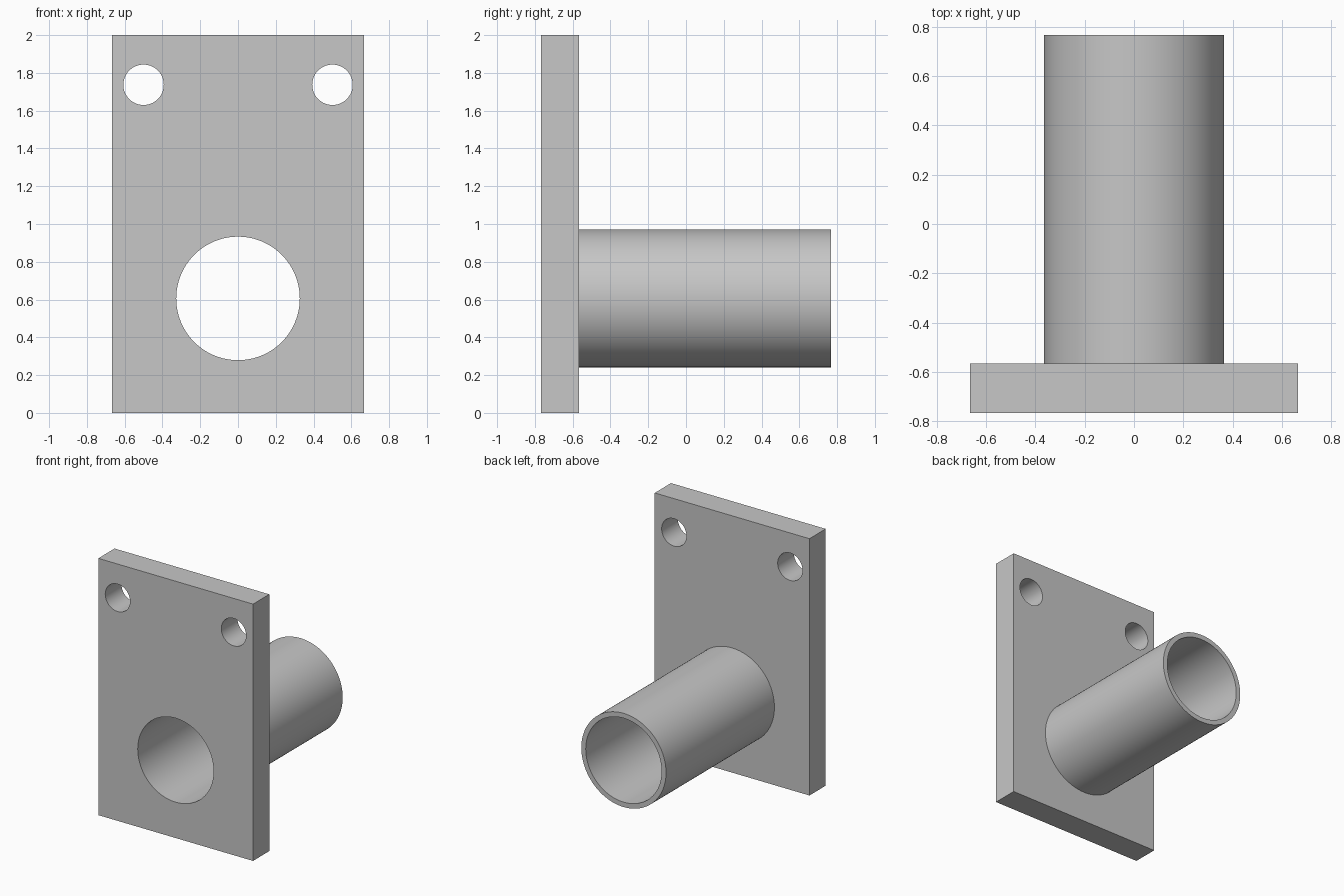
import bpy
import math

cube = bpy.data.objects.get("Cube")
if cube:
    bpy.data.objects.remove(cube, do_unlink=True)

# Main sizes
WIDTH, HEIGHT = 1.333, 2.0
FRONT, PLATE_BACK, BACK = -0.767, -0.567, 0.767
BORE_Z, BORE_R, TUBE_R = 0.606, 0.327, 0.365
HOLE_X, HOLE_Z, HOLE_R = 0.5, 1.737, 0.107

grey = bpy.data.materials.new("plain grey")
grey.use_nodes = True
colour = (0.57, 0.57, 0.57, 1)
grey.diffuse_color = colour
grey.node_tree.nodes["Principled BSDF"].inputs["Base Color"].default_value = colour


def rod(name, x, z, radius, y0, y1, sides=96):
    """Solid cylinder running along y."""
    bpy.ops.mesh.primitive_cylinder_add(
        vertices=sides, radius=radius, depth=y1 - y0,
        location=(x, (y0 + y1) / 2, z), rotation=(math.pi / 2, 0, 0))
    obj = bpy.context.object
    obj.name = name
    obj.data.materials.append(grey)
    return obj


def cut(target, cutters):
    """Subtract the cutters from the target and apply the result."""
    bpy.ops.object.select_all(action='DESELECT')
    bpy.context.view_layer.objects.active = target
    target.select_set(True)
    for cutter in cutters:
        cutter.hide_render = True
        mod = target.modifiers.new("cut", 'BOOLEAN')
        mod.operation = 'DIFFERENCE'
        mod.solver = 'EXACT'
        mod.object = cutter
        bpy.ops.object.modifier_apply(modifier=mod.name)
    bpy.ops.object.shade_smooth_by_angle(angle=math.radians(30))


# Mounting plate
bpy.ops.mesh.primitive_cube_add(size=1, location=(0, (FRONT + PLATE_BACK) / 2, HEIGHT / 2))
plate = bpy.context.object
plate.name = "mounting_plate"
plate.scale = (WIDTH, PLATE_BACK - FRONT, HEIGHT)
bpy.ops.object.transform_apply(location=False, rotation=False, scale=True)
plate.data.materials.append(grey)

# Tube standing out from the back of the plate
tube = rod("tube", 0, BORE_Z, TUBE_R, PLATE_BACK, BACK)

# Bore through plate and tube, and the two screw holes
bore = rod("bore_cutter", 0, BORE_Z, BORE_R, FRONT - 0.1, BACK + 0.1)
holes = [rod("hole_cutter", side * HOLE_X, HOLE_Z, HOLE_R, FRONT - 0.1, PLATE_BACK + 0.1, 64)
         for side in (-1, 1)]
cut(plate, [bore] + holes)
cut(tube, [bore])

for cutter in [bore] + holes:
    bpy.data.objects.remove(cutter, do_unlink=True)
